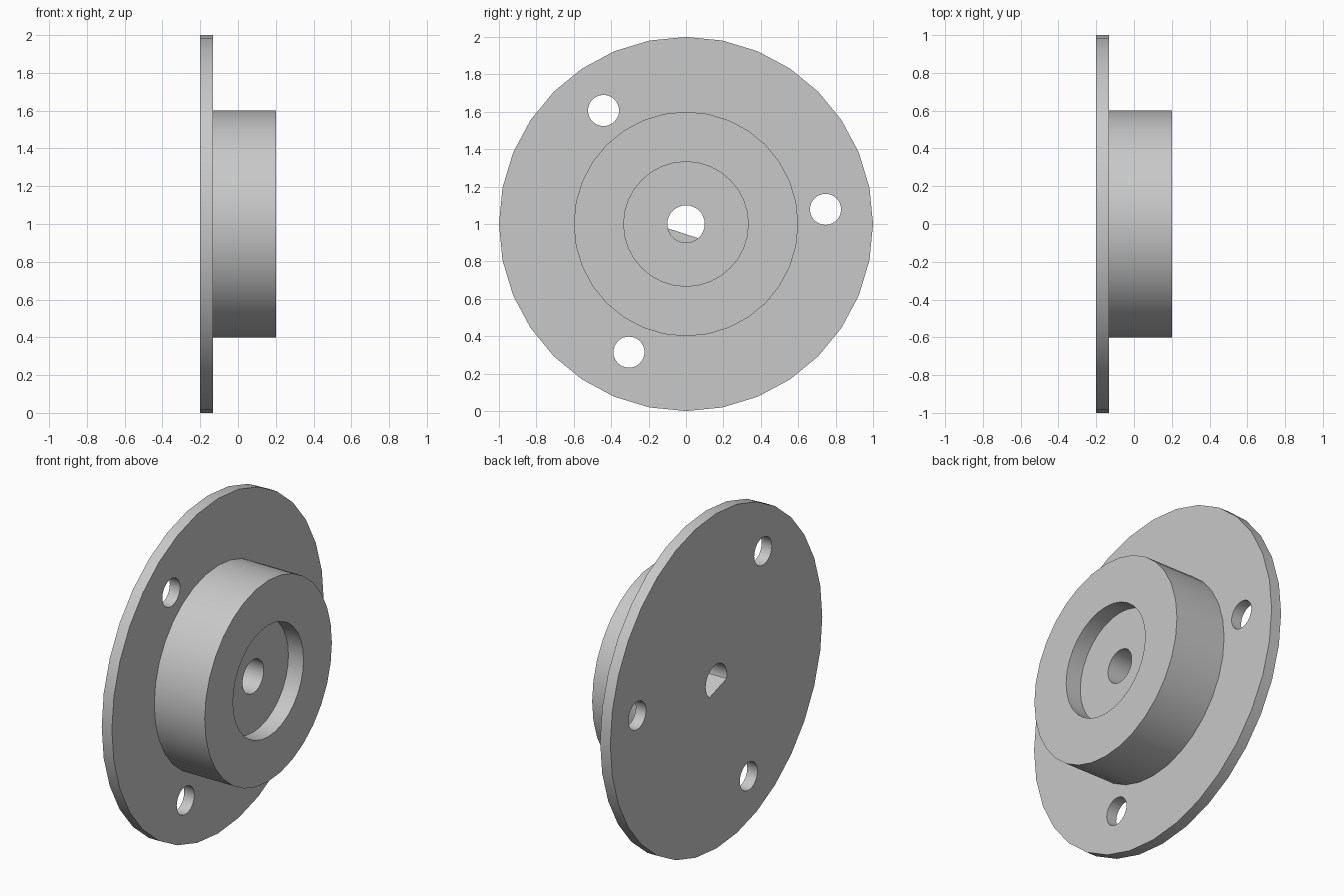
import bpy, bmesh
from math import radians, sin, cos
from mathutils import Matrix, Vector

if "Cube" in bpy.data.objects:
    bpy.data.objects.remove(bpy.data.objects["Cube"])

grey = bpy.data.materials.new("plain grey")
grey.use_nodes = True
colour = (0.58, 0.58, 0.58, 1)
grey.diffuse_color = colour
grey.node_tree.nodes["Principled BSDF"].inputs["Base Color"].default_value = colour


def disc(name, x0, x1, radius, y=0, z=0, sides=32, flat=None):
    """Cylinder along x; flat=(angle, distance) keeps only the slice beyond a chord."""
    bm = bmesh.new()
    bmesh.ops.create_cone(bm, cap_ends=True, segments=sides, radius1=radius,
                          radius2=radius, depth=x1 - x0)
    bmesh.ops.transform(bm, matrix=Matrix.Rotation(radians(90), 4, 'Y'), verts=bm.verts)
    if flat:
        normal = Vector((0, cos(radians(flat[0])), sin(radians(flat[0]))))
        cut = bmesh.ops.bisect_plane(bm, geom=bm.verts[:] + bm.edges[:] + bm.faces[:],
                                     plane_co=normal * flat[1], plane_no=normal,
                                     clear_inner=True)
        edges = [e for e in cut["geom_cut"] if isinstance(e, bmesh.types.BMEdge)]
        bmesh.ops.holes_fill(bm, edges=edges)
    bmesh.ops.translate(bm, vec=((x0 + x1) / 2, y, 1 + z), verts=bm.verts)
    bmesh.ops.recalc_face_normals(bm, faces=bm.faces)
    mesh = bpy.data.meshes.new(name)
    bm.to_mesh(mesh)
    bm.free()
    mesh.materials.append(grey)
    obj = bpy.data.objects.new(name, mesh)
    bpy.context.collection.objects.link(obj)
    return obj


def combine(body, tool, operation):
    mod = body.modifiers.new(operation, 'BOOLEAN')
    mod.operation, mod.object, mod.solver = operation, tool, 'EXACT'
    bpy.context.view_layer.objects.active = body
    bpy.ops.object.modifier_apply(modifier=mod.name)
    bpy.data.objects.remove(tool)


# Flange plate with raised hub
flange = disc("flanged_hub", -0.2, -0.133, 1.0)
combine(flange, disc("hub", -0.16, 0.2, 0.6), 'UNION')

# Recess in the hub face and the through bore
combine(flange, disc("recess", 0.1, 0.3, 0.333), 'DIFFERENCE')
combine(flange, disc("bore", -0.3, 0.15, 0.1), 'DIFFERENCE')

# Flat that gives the rear half of the bore its D shape
combine(flange, disc("bore_flat", -0.2, -0.05, 0.12, flat=(252, 0.052)), 'UNION')

# Three bolt holes
for i in range(3):
    a = radians(6 + 120 * i)
    combine(flange, disc("bolt_hole", -0.3, -0.1, 0.083, 0.75 * cos(a), 0.75 * sin(a)),
            'DIFFERENCE')

bpy.ops.object.select_all(action='DESELECT')
flange.select_set(True)
bpy.context.view_layer.objects.active = flange
bpy.ops.object.shade_smooth_by_angle(angle=radians(30))
